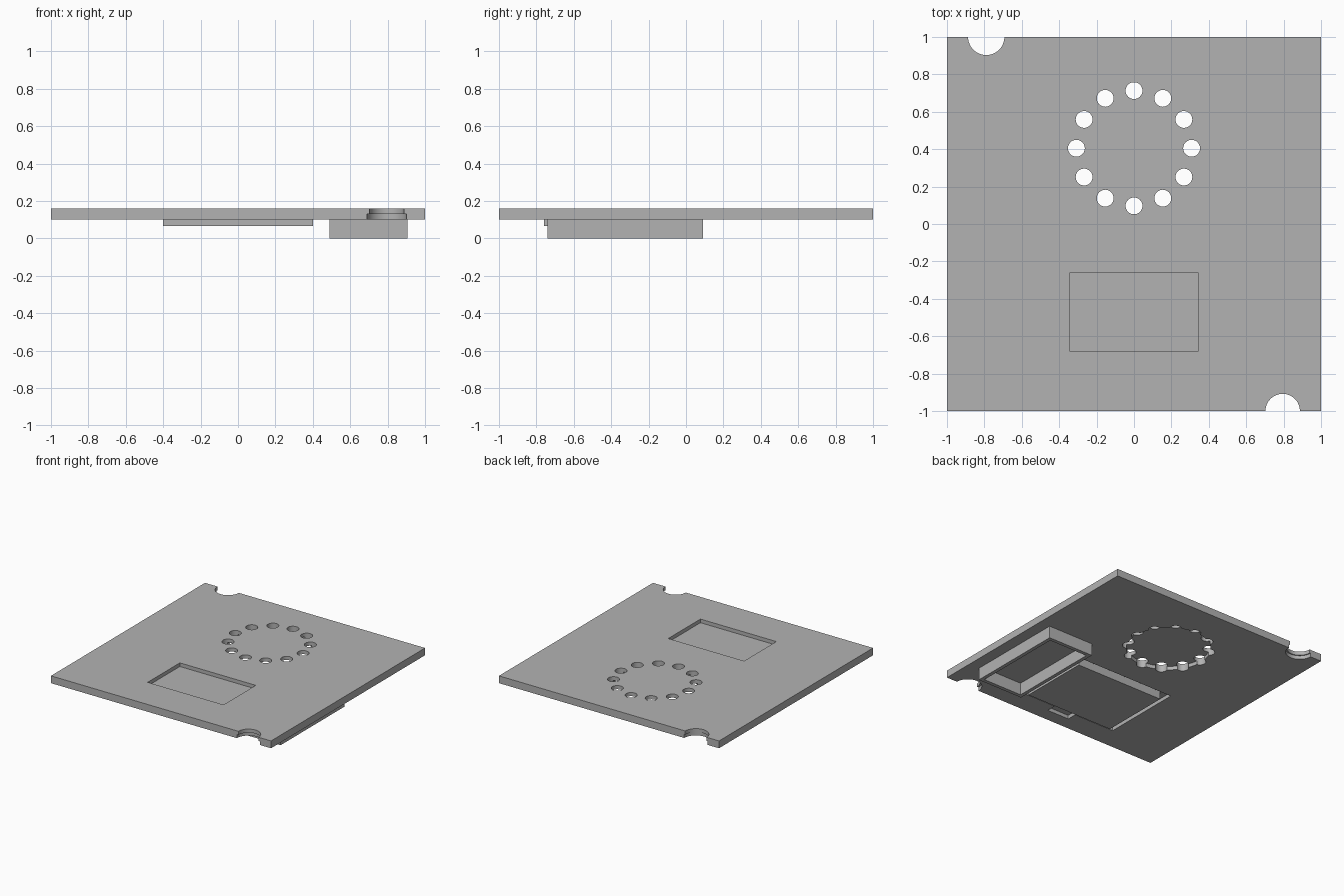
import bpy, math

if "Cube" in bpy.data.objects:
    bpy.data.objects.remove(bpy.data.objects["Cube"])

# One flat grey for everything
grey = bpy.data.materials.new("light_grey")
grey.diffuse_color = (0.45, 0.45, 0.45, 1)
grey.use_nodes = True
grey.node_tree.nodes["Principled BSDF"].inputs["Base Color"].default_value = grey.diffuse_color


def finish(name):
    ob = bpy.context.object
    ob.name = name
    ob.data.materials.append(grey)
    return ob


def box(name, x0, x1, y0, y1, z0, z1):
    bpy.ops.mesh.primitive_cube_add(size=1, location=((x0 + x1) / 2, (y0 + y1) / 2, (z0 + z1) / 2))
    bpy.context.object.scale = (x1 - x0, y1 - y0, z1 - z0)
    bpy.ops.object.transform_apply(location=True, scale=True)
    return finish(name)


def disc(name, x, y, r, z0, z1, sides=48):
    bpy.ops.mesh.primitive_cylinder_add(vertices=sides, radius=r, depth=z1 - z0,
                                        location=(x, y, (z0 + z1) / 2))
    bpy.ops.object.transform_apply(location=True)
    return finish(name)


def cut(target, cutter):
    mod = target.modifiers.new("cut", 'BOOLEAN')
    mod.operation = 'DIFFERENCE'
    mod.solver = 'EXACT'
    mod.object = cutter
    bpy.context.view_layer.objects.active = target
    bpy.ops.object.modifier_apply(modifier=mod.name)
    bpy.data.objects.remove(cutter, do_unlink=True)


LOW, TOP, STEP = 0.10, 0.16, 0.13   # plate underside, plate top, pocket ceiling

# Main plate
plate = box("plate", -1, 1, -1, 1, LOW, TOP)

# Stepped half-round notches on the front and back edges
for x, y, r in ((0.795, -1, 0.092), (-0.79, 1, 0.097)):
    cut(plate, disc("notch_cutter", x, y, r, 0, 0.3))
    cut(plate, disc("notch_step_cutter", x, y, 0.106, 0, STEP))

# Ring of twelve holes over a shallow round pocket underneath
cut(plate, disc("round_pocket_cutter", 0, 0.405, 0.318, 0, STEP, 64))
for i in range(12):
    a = i * math.pi / 6
    cut(plate, disc("hole_cutter", 0.308 * math.cos(a), 0.405 + 0.308 * math.sin(a), 0.045, 0, 0.3, 32))

# Screen window, pocket for the screen module and cable slot
cut(plate, box("window_cutter", -0.345, 0.345, -0.68, -0.262, 0.05, 0.3))
cut(plate, box("screen_pocket_cutter", -0.47, 0.47, -0.81, -0.13, 0, STEP))
cut(plate, box("cable_slot_cutter", -0.10, 0.10, -0.89, -0.80, 0, STEP))

# Screen module seated in the pocket
box("screen_module", -0.40, 0.40, -0.76, -0.17, 0.065, STEP)

# Open tray below the plate
tray = box("tray_walls", 0.49, 0.905, -0.74, 0.09, 0, LOW)
cut(tray, box("tray_cutter", 0.52, 0.875, -0.71, 0.06, -0.1, 0.2))

# Smooth the curved walls, keep edges sharp
for ob in (plate, tray):
    bpy.ops.object.select_all(action='DESELECT')
    ob.select_set(True)
    bpy.context.view_layer.objects.active = ob
    bpy.ops.object.shade_smooth_by_angle(angle=math.radians(30))
